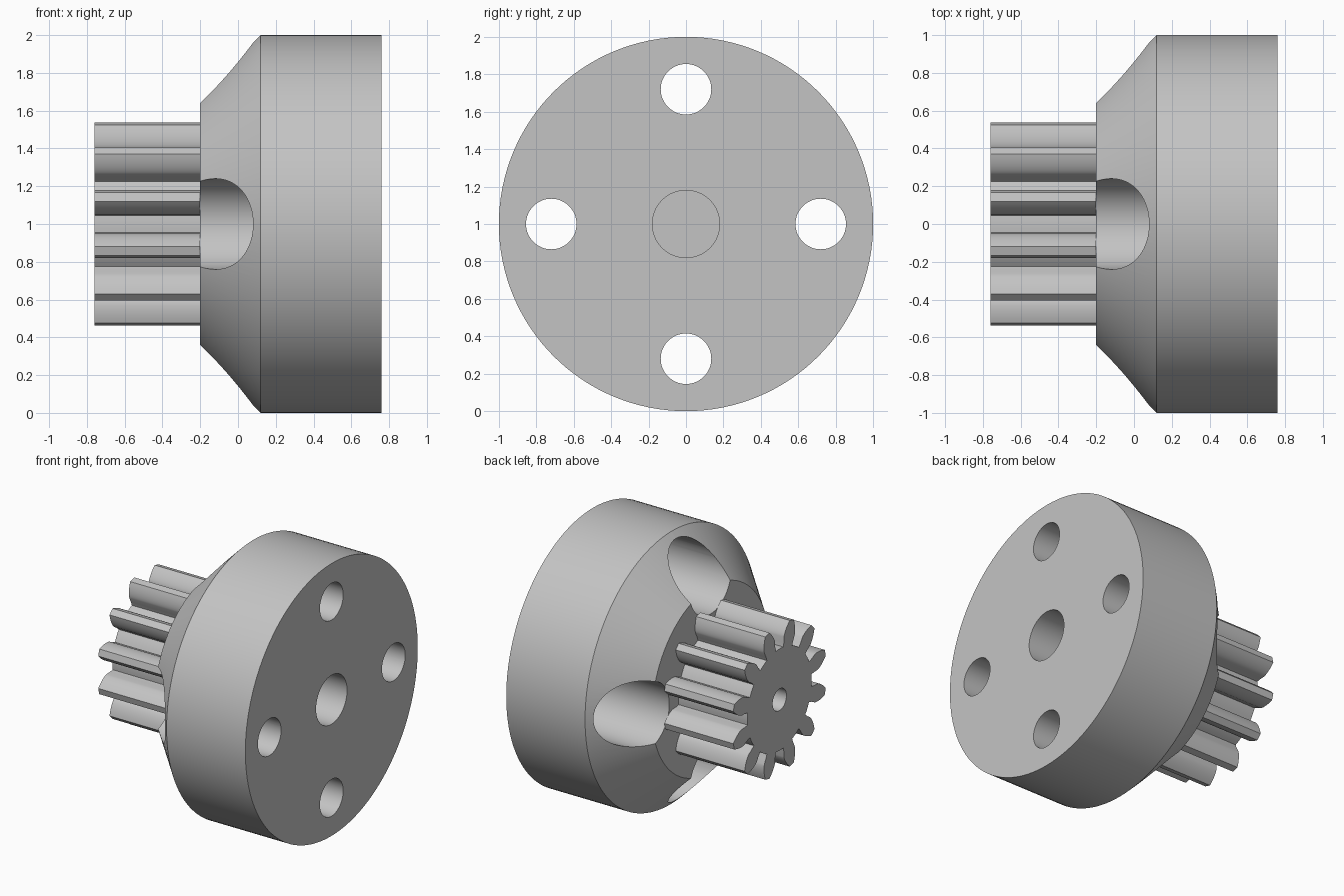
import bpy, bmesh, math
from math import pi, cos, sin, tan, acos, sqrt

cube = bpy.data.objects.get("Cube")
if cube:
    bpy.data.objects.remove(cube, do_unlink=True)

AXIS_Z = 1.0       # height of the main axis, which runs along x
BODY_FRONT = -0.2  # plane where gear and body meet
GEAR_END = -0.76
BODY_END = 0.76

grey = bpy.data.materials.new("plain_grey")
grey.use_nodes = True
colour = (0.55, 0.55, 0.55, 1)
grey.diffuse_color = colour
grey.node_tree.nodes["Principled BSDF"].inputs["Base Color"].default_value = colour


def make_object(name, bm):
    bmesh.ops.recalc_face_normals(bm, faces=bm.faces)
    mesh = bpy.data.meshes.new(name)
    bm.to_mesh(mesh)
    bm.free()
    mesh.materials.append(grey)
    obj = bpy.data.objects.new(name, mesh)
    bpy.context.collection.objects.link(obj)
    return obj


def lathe(name, profile, y=0.0, z=AXIS_Z, sides=96):
    """Closed solid turned around an x-parallel axis from (x, radius) steps."""
    bm = bmesh.new()
    rings = [[bm.verts.new((x, y + r * cos(2 * pi * i / sides),
                            z + r * sin(2 * pi * i / sides)))
              for i in range(sides)] for x, r in profile]
    for a, b in zip(rings, rings[1:]):
        for i in range(sides):
            j = (i + 1) % sides
            bm.faces.new((a[i], a[j], b[j], b[i]))
    bm.faces.new(rings[0])
    bm.faces.new(rings[-1])
    return make_object(name, bm)


def cut(obj, cutters):
    """Subtract the cutters, bake the result and remove them."""
    for c in cutters:
        c.hide_render = True
        mod = obj.modifiers.new("cut", 'BOOLEAN')
        mod.operation = 'DIFFERENCE'
        mod.solver = 'EXACT'
        mod.object = c
    graph = bpy.context.evaluated_depsgraph_get()
    baked = bpy.data.meshes.new_from_object(obj.evaluated_get(graph))
    obj.modifiers.clear()
    obj.data = baked
    for c in cutters:
        bpy.data.objects.remove(c, do_unlink=True)


def tooth_flank(teeth, module):
    """(radius, half angle) pairs from the root to the tip of one tooth."""
    pitch = teeth * module / 2
    base = pitch * cos(math.radians(20))
    root, tip = pitch - 1.25 * module, pitch + module
    inv = lambda a: tan(a) - a
    half = pi / (2 * teeth) + inv(math.radians(20))
    points = [(root, 0.142), (root + 0.03, 0.138)]
    steps = 8
    for i in range(steps + 1):
        r = base + (tip - base) * i / steps
        points.append((r, half - inv(acos(min(1, base / r)))))
    return points


def gear(name, teeth, module, x0, x1):
    flank = tooth_flank(teeth, module)
    outline = []
    for k in range(teeth):
        mid = 2 * pi * (k + 0.5) / teeth
        outline += [(r, mid - a) for r, a in flank]
        outline += [(r, mid + a) for r, a in reversed(flank)]
        # arc of the root circle up to the next tooth
        root, a = flank[0]
        gap = 2 * pi / teeth - 2 * a
        outline += [(root, mid + a + gap * t / 4) for t in (1, 2, 3)]
    bm = bmesh.new()
    face = bm.faces.new([bm.verts.new((x0, r * cos(a), AXIS_Z + r * sin(a)))
                         for r, a in outline])
    ext = bmesh.ops.extrude_face_region(bm, geom=[face], use_keep_orig=True)
    moved = [v for v in ext["geom"] if isinstance(v, bmesh.types.BMVert)]
    bmesh.ops.translate(bm, verts=moved, vec=(x1 - x0, 0, 0))
    return make_object(name, bm)


# Body: short cylinder with a conical shoulder
body = lathe("hub_body", [(BODY_FRONT, 0.68), (0.12, 1.0), (BODY_END, 1.0)], sides=128)

# Four stepped bolt holes and a blind central bore
cutters = [lathe("bore_cutter", [(0.25, 0.18), (0.9, 0.18)], sides=64)]
for k in range(4):
    a = k * pi / 2
    cutters.append(lathe("bolt_hole_cutter",
                         [(-0.4, 0.24), (0.47, 0.24), (0.47, 0.135), (0.9, 0.135)],
                         0.72 * cos(a), AXIS_Z + 0.72 * sin(a), 64))
cut(body, cutters)

# Pinion with a small blind hole in its end
pinion = gear("pinion_gear", 12, 0.0785, GEAR_END, BODY_FRONT)
cut(pinion, [lathe("pinion_hole_cutter", [(-0.9, 0.08), (-0.3, 0.08)], sides=48)])

# Smooth curved walls, keep edges crisp
bpy.ops.object.select_all(action='DESELECT')
for obj in (body, pinion):
    obj.select_set(True)
bpy.context.view_layer.objects.active = body
bpy.ops.object.shade_smooth_by_angle(angle=math.radians(25))
